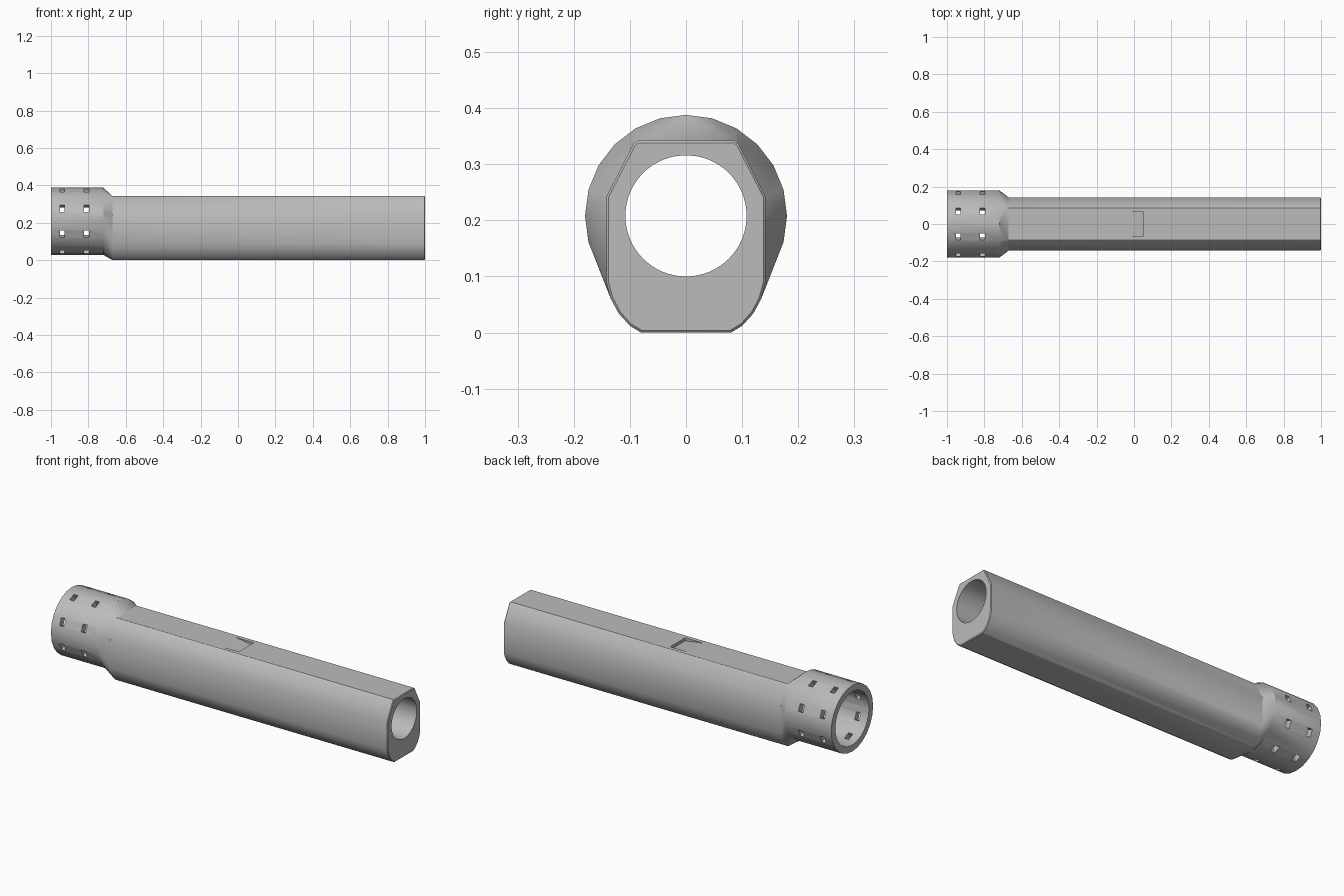
import bpy, bmesh, math
from mathutils import Matrix, Vector

AXIS_Z = 0.208       # height of the bore axis
COLLAR_R = 0.18
COLLAR_END, NECK, BODY_START, BODY_END = -1.0, -0.72, -0.67, 1.0

cube = bpy.data.objects.get("Cube")
if cube:
    bpy.data.objects.remove(cube, do_unlink=True)

grey = bpy.data.materials.new("satin grey metal")
grey.use_nodes = True
grey.diffuse_color = (0.5, 0.5, 0.5, 1)
grey.node_tree.nodes["Principled BSDF"].inputs["Base Color"].default_value = (0.5, 0.5, 0.5, 1)


def make_object(name, bm):
    bmesh.ops.recalc_face_normals(bm, faces=bm.faces)
    mesh = bpy.data.meshes.new(name)
    bm.to_mesh(mesh)
    bm.free()
    mesh.materials.append(grey)
    obj = bpy.data.objects.new(name, mesh)
    bpy.context.collection.objects.link(obj)
    return obj


def tube_cutter(name, x0, x1, radius, sides):
    bm = bmesh.new()
    place = Matrix.Translation(((x0 + x1) / 2, 0, AXIS_Z)) @ Matrix.Rotation(math.pi / 2, 4, "Y")
    bmesh.ops.create_cone(bm, cap_ends=True, segments=sides, radius1=radius,
                          radius2=radius, depth=x1 - x0, matrix=place)
    return make_object(name, bm)


def cut(target, cutter):
    cutter.hide_render = True
    mod = target.modifiers.new("cut", "BOOLEAN")
    mod.operation = "DIFFERENCE"
    mod.solver = "EXACT"
    mod.object = cutter
    bpy.context.view_layer.objects.active = target
    bpy.ops.object.modifier_apply(modifier=mod.name)
    bpy.data.objects.remove(cutter, do_unlink=True)


# Neck: hull between the round collar and the body section
half = [(0.08, 0), (0.1, 0.012), (0.12, 0.034), (0.134, 0.06), (0.142, 0.09),
        (0.142, 0.242), (0.094, 0.336), (0.086, 0.342)]
section = half + [(-y, z) for y, z in reversed(half)]
bm = bmesh.new()
for y, z in section:
    bm.verts.new((BODY_START, y, z))
for i in range(24):
    a = math.tau * i / 24
    bm.verts.new((NECK, COLLAR_R * math.cos(a), AXIS_Z + COLLAR_R * math.sin(a)))
bmesh.ops.convex_hull(bm, input=bm.verts)
bm.normal_update()
caps = [f for f in bm.faces if abs(f.normal.x) > 0.999]
bmesh.ops.delete(bm, geom=caps, context="FACES")

# Body and collar: pull the two open rims outwards and close them
for rim_x, end_x in ((BODY_START, BODY_END), (NECK, COLLAR_END)):
    rim = [e for e in bm.edges if e.is_boundary
           and all(abs(v.co.x - rim_x) < 0.001 for v in e.verts)]
    new = bmesh.ops.extrude_edge_only(bm, edges=rim)["geom"]
    verts = [g for g in new if isinstance(g, bmesh.types.BMVert)]
    bmesh.ops.translate(bm, verts=verts, vec=Vector((end_x - rim_x, 0, 0)))
    bmesh.ops.holes_fill(bm, edges=[g for g in new if isinstance(g, bmesh.types.BMEdge)], sides=0)

# Slightly softened muzzle edge
end_edges = [e for e in bm.edges if all(v.co.x > BODY_END - 0.001 for v in e.verts)]
bmesh.ops.bevel(bm, geom=end_edges, offset=0.004, segments=1, affect="EDGES")
body = make_object("slotted_sleeve", bm)

# Bore and wider collar recess
cut(body, tube_cutter("bore_cutter", -1.1, 1.1, 0.108, 64))
cut(body, tube_cutter("recess_cutter", -1.1, -0.73, 0.145, 24))

# Two rings of eight slots through the collar wall
bm = bmesh.new()
for x in (-0.94, -0.81):
    for i in range(8):
        turn = Matrix.Rotation(math.tau * (i + 0.5) / 8, 4, "X")
        place = (Matrix.Translation((x, 0, AXIS_Z)) @ turn
                 @ Matrix.Translation((0, 0.165, 0)) @ Matrix.Diagonal((0.026, 0.08, 0.04, 1)))
        bmesh.ops.create_cube(bm, size=1, matrix=place)
cut(body, make_object("slot_cutter", bm))

# Shallow ramped notch on the top flat
bm = bmesh.new()
wedge = [bm.verts.new((x, -0.064, z)) for x, z in
         ((-0.06, 0.342), (0.05, 0.325), (0.05, 0.36), (-0.06, 0.36))]
face = bm.faces.new(wedge)
side = bmesh.ops.extrude_face_region(bm, geom=[face])["geom"]
bmesh.ops.translate(bm, verts=[g for g in side if isinstance(g, bmesh.types.BMVert)],
                    vec=Vector((0, 0.128, 0)))
cut(body, make_object("notch_cutter", bm))

# Smooth shading with crisp edges
bpy.ops.object.select_all(action="DESELECT")
body.select_set(True)
bpy.context.view_layer.objects.active = body
bpy.ops.object.shade_smooth_by_angle(angle=math.radians(30))
